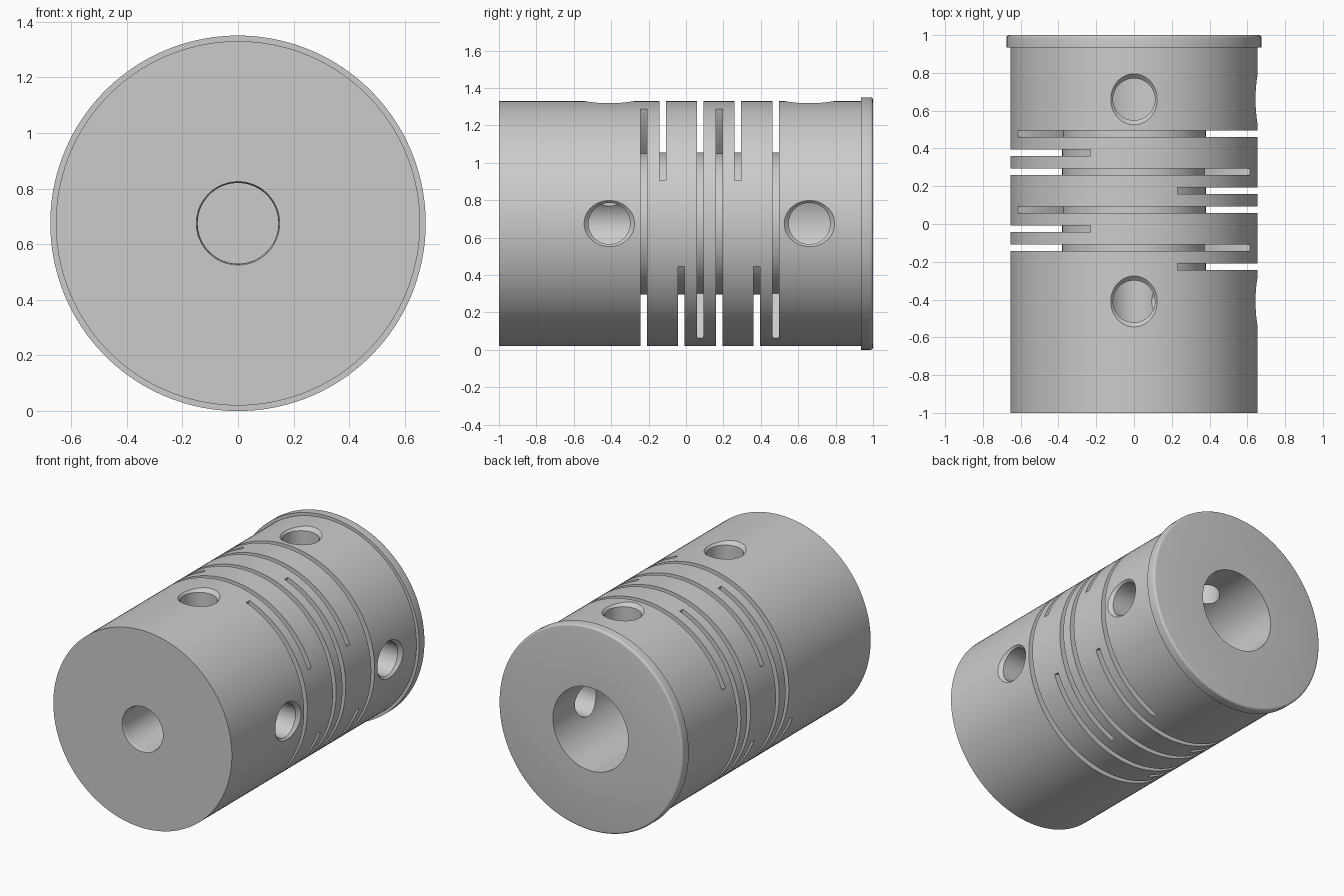
import bpy, bmesh
from math import cos, sin, pi, radians

old = bpy.data.objects.get("Cube")
if old:
    bpy.data.objects.remove(old, do_unlink=True)

AXIS_Z = 0.675      # height of the shaft axis
BODY_R = 0.655
FLANGE_R = 0.675
STEPS = 140         # sides of the body; slot ends fall on these steps

metal = bpy.data.materials.new("grey metal")
metal.use_nodes = True
metal.diffuse_color = (0.6, 0.6, 0.6, 1)
metal.node_tree.nodes["Principled BSDF"].inputs["Base Color"].default_value = (0.6, 0.6, 0.6, 1)


def add_face(bm, points):
    """Add a face, leaving out repeated corners."""
    corners = []
    for p in points:
        if p not in corners:
            corners.append(p)
    if len(corners) > 2:
        bm.faces.new([bm.verts.new(p) for p in corners])


def revolve(bm, profile, point, steps):
    """Turn an open chain of (radius, height) points about its axis."""
    for (r0, h0), (r1, h1) in zip(profile, profile[1:]):
        for k in range(steps):
            n = (k + 1) % steps
            add_face(bm, [point(r0, k, h0), point(r1, k, h1), point(r1, n, h1), point(r0, n, h0)])


def make_object(name, bm):
    bmesh.ops.remove_doubles(bm, verts=bm.verts, dist=1e-5)
    bmesh.ops.recalc_face_normals(bm, faces=bm.faces)
    mesh = bpy.data.meshes.new(name)
    bm.to_mesh(mesh)
    bm.free()
    mesh.materials.append(metal)
    obj = bpy.data.objects.new(name, mesh)
    bpy.context.collection.objects.link(obj)
    return obj


def on_body(r, k, y):
    a = 2 * pi * (k % STEPS) / STEPS
    return (r * cos(a), y, AXIS_Z + r * sin(a))


def add_slot(bm, y0, y1, first, last):
    """Open a partial ring slot between two steps; its floor runs on a little further."""
    inner_r, mid_r, extra = 0.38, 0.545, 4

    def clamp(k):
        return max(first, min(last, k))

    # Remaining outer wall
    for k in range(last, first + STEPS):
        add_face(bm, [on_body(BODY_R, k, y0), on_body(BODY_R, k + 1, y0),
                      on_body(BODY_R, k + 1, y1), on_body(BODY_R, k, y1)])
    # Floor and both flat sides
    for k in range(first - extra, last + extra):
        n, ck, cn = k + 1, clamp(k), clamp(k + 1)
        add_face(bm, [on_body(inner_r, k, y0), on_body(inner_r, n, y0),
                      on_body(inner_r, n, y1), on_body(inner_r, k, y1)])
        for y in (y0, y1):
            add_face(bm, [on_body(inner_r, k, y), on_body(inner_r, n, y),
                          on_body(mid_r, cn, y), on_body(mid_r, ck, y)])
            if ck != cn:
                add_face(bm, [on_body(mid_r, ck, y), on_body(mid_r, cn, y),
                              on_body(BODY_R, cn, y), on_body(BODY_R, ck, y)])
    # Two-part end walls
    for k, floor_k in ((first, first - extra), (last, last + extra)):
        chain = [(BODY_R, k), (mid_r, k), (inner_r, floor_k)]
        for (ra, ka), (rb, kb) in zip(chain, chain[1:]):
            add_face(bm, [on_body(ra, ka, y0), on_body(rb, kb, y0),
                          on_body(rb, kb, y1), on_body(ra, ka, y1)])


bm = bmesh.new()

# Front face and small blind bore
revolve(bm, [(0, -0.2), (0.145, -0.2), (0.145, -0.98), (0.1465, -0.993), (0.15, -1),
             (BODY_R, -1)], on_body, STEPS)

# Outer wall with slots turned to alternate quadrants
HALF_WIDTH = 0.0172
wall_y = -1
for i in reversed(range(8)):
    y = 0.479 - 0.1007 * i
    first = (-27, 43, 8, -62)[i % 4]
    revolve(bm, [(BODY_R, wall_y), (BODY_R, y - HALF_WIDTH)], on_body, STEPS)
    add_slot(bm, y - HALF_WIDTH, y + HALF_WIDTH, first, first + 89)
    wall_y = y + HALF_WIDTH

# Rear flange with rounded rim, back face and large blind bore
edge = 0.014
rim = [(FLANGE_R - edge + edge * cos(t), 1 - edge + edge * sin(t))
       for t in (radians(22.5 * i) for i in range(5))]
revolve(bm, [(BODY_R, wall_y), (BODY_R, 0.935), (FLANGE_R, 0.935)] + rim
        + [(0.276, 1), (0.276, 0.35), (0, 0.35)], on_body, STEPS)
body = make_object("coupling_body", bm)

# Countersunk set screw holes on the top and the left side
SCREW_SIDES = 48
screw = [(0, 0), (0.111, 0), (0.111, 0.631), (0.215, 0.735), (0, 0.735)]
cutters = []
for y in (-0.41, 0.66):
    for upright in (True, False):
        def on_screw(r, k, h):
            a = 2 * pi * k / SCREW_SIDES
            u, v = r * cos(a), y + r * sin(a)
            return (u, v, AXIS_Z + h) if upright else (h, v, AXIS_Z + u)
        bm = bmesh.new()
        revolve(bm, screw, on_screw, SCREW_SIDES)
        cutters.append(make_object("screw_hole_cutter", bm))

bpy.ops.object.select_all(action='DESELECT')
bpy.context.view_layer.objects.active = body
body.select_set(True)
for cutter in cutters:
    cutter.hide_render = True
    mod = body.modifiers.new("screw hole", 'BOOLEAN')
    mod.operation = 'DIFFERENCE'
    mod.solver = 'EXACT'
    mod.object = cutter
    bpy.ops.object.modifier_apply(modifier=mod.name)
    bpy.data.objects.remove(cutter, do_unlink=True)

bpy.ops.object.shade_smooth_by_angle(angle=radians(30))
